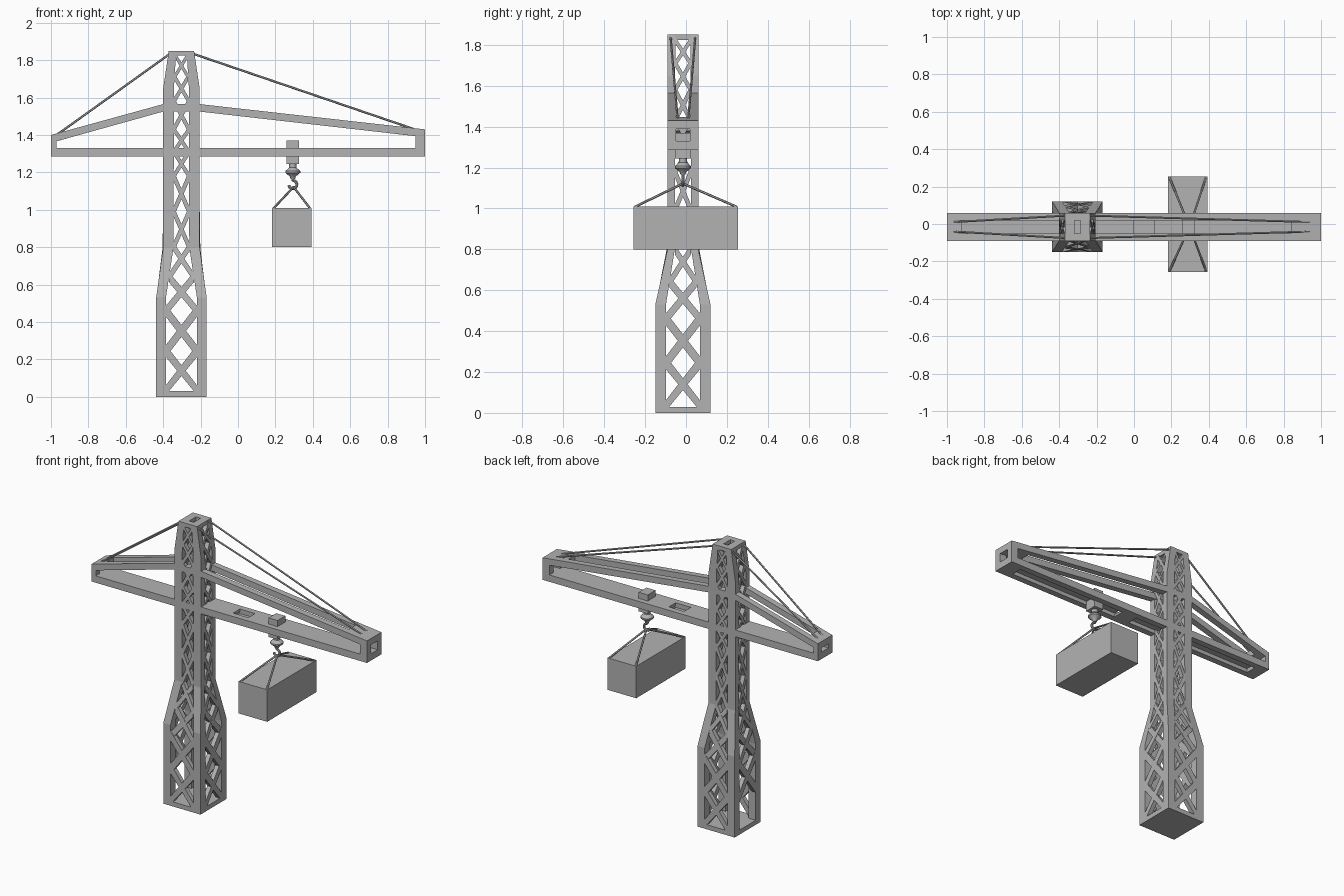
import bpy, bmesh, math
from mathutils import Vector

if "Cube" in bpy.data.objects:
    bpy.data.objects.remove(bpy.data.objects["Cube"])

CX, CY = -0.3025, -0.015          # tower axis
HW = 0.075                        # jib half width
RAIL = 0.04                       # jib rail width

grey = bpy.data.materials.new("crane grey")
grey.diffuse_color = (0.45, 0.45, 0.45, 1)
grey.use_nodes = True
grey.node_tree.nodes["Principled BSDF"].inputs["Base Color"].default_value = grey.diffuse_color


def finish(name, bm, smooth=False):
    bmesh.ops.recalc_face_normals(bm, faces=bm.faces)
    me = bpy.data.meshes.new(name)
    bm.to_mesh(me)
    bm.free()
    me.materials.append(grey)
    ob = bpy.data.objects.new(name, me)
    bpy.context.collection.objects.link(ob)
    if smooth:
        bpy.context.view_layer.objects.active = ob
        ob.select_set(True)
        bpy.ops.object.shade_smooth_by_angle(angle=math.radians(35))
        ob.select_set(False)
    return ob


def loft(bm, rings):
    """Skin a stack of equal-length point rings and cap both ends."""
    vs = [[bm.verts.new(p) for p in r] for r in rings]
    n = len(vs[0])
    for a, b in zip(vs, vs[1:]):
        for i in range(n):
            j = (i + 1) % n
            bm.faces.new((a[i], a[j], b[j], b[i]))
    bm.faces.new(vs[0])
    bm.faces.new(vs[-1])


def box(bm, x0, x1, y0, y1, z0, z1):
    loft(bm, [[(x0, y0, z), (x1, y0, z), (x1, y1, z), (x0, y1, z)] for z in (z0, z1)])


def slab(bm, pts, y0, y1):
    """Extrude an x-z outline between two y values."""
    loft(bm, [[(x, y, z) for x, z in pts] for y in (y0, y1)])


def tube(bm, path, r, n=6):
    """Round bar along a path."""
    path = [Vector(p) for p in path]
    rings = []
    for i, p in enumerate(path):
        t = (path[min(i + 1, len(path) - 1)] - path[max(i - 1, 0)]).normalized()
        u = t.cross(Vector((0, 1, 0)) if abs(t.y) < 0.9 else Vector((1, 0, 0))).normalized()
        v = t.cross(u)
        rings.append([p + r * (math.cos(k * math.tau / n) * u + math.sin(k * math.tau / n) * v)
                      for k in range(n)])
    loft(bm, rings)


def interp(z, table):
    for (z0, a), (z1, b) in zip(table, table[1:]):
        if z <= z1:
            return a + (b - a) * (z - z0) / (z1 - z0)
    return table[-1][1]


# Tower outlines: outer and inner half widths by height
LEVELS = (0, 0.53, 0.80, 1.65, 1.85)
OUT_X = list(zip(LEVELS, (0.135, 0.135, 0.0975, 0.0975, 0.0675)))
OUT_Y = list(zip(LEVELS, (0.135, 0.135, 0.075, 0.075, 0.075)))
IN_X = list(zip(LEVELS, (0.083, 0.083, 0.042, 0.040, 0.028)))
IN_Y = list(zip(LEVELS, (0.083, 0.083, 0.040, 0.038, 0.036)))

# Corner posts
bm = bmesh.new()
for sx in (-1, 1):
    for sy in (-1, 1):
        rings = []
        for i, z in enumerate(LEVELS):
            xa, xb = CX + sx * IN_X[i][1], CX + sx * OUT_X[i][1]
            ya, yb = CY + sy * IN_Y[i][1], CY + sy * OUT_Y[i][1]
            rings.append([(xa, ya, z), (xb, ya, z), (xb, yb, z), (xa, yb, z)])
        loft(bm, rings)
finish("tower_posts", bm)

# Crossed braces on the four tower faces
NODES = (0.03, 0.245, 0.46, 0.64, 0.80, 0.99, 1.18, 1.31, 1.43, 1.58, 1.71, 1.82)
DEPTH = 0.028
bm = bmesh.new()
for axis in "xy":
    inner, outer = (IN_X, OUT_Y) if axis == "x" else (IN_Y, OUT_X)
    for side in (-1, 1):
        def place(u, z, d):
            w = side * (interp(z, outer) - d)
            return (CX + u, CY + w, z) if axis == "x" else (CX + w, CY + u, z)

        for k, (z0, z1) in enumerate(zip(NODES, NODES[1:])):
            if axis == "y" and side == -1 and k == 0:
                continue                      # open doorway on the left face
            t = 0.15 * (z1 - z0)
            for s in (-1, 1):
                u0, u1 = -s * interp(z0, inner), s * interp(z1, inner)
                quad = [(u0, max(z0 - t, 0.01)), (u1, z1 - t),
                        (u1, min(z1 + t, 1.845)), (u0, z0 + t)]
                loft(bm, [[place(u, z, d) for u, z in quad] for d in (0, DEPTH)])
finish("tower_braces", bm)

# Foot slab and top plate with a slot
bm = bmesh.new()
box(bm, CX - 0.135, CX + 0.135, CY - 0.135, CY + 0.135, 0, 0.03)
finish("tower_foot", bm)
bm = bmesh.new()
for s in (-1, 1):
    xs = sorted((CX + s * 0.016, CX + s * 0.0675))
    box(bm, *xs, CY - HW, CY + HW, 1.825, 1.85)
    ys = sorted((CY + s * 0.035, CY + s * HW))
    box(bm, CX - 0.016, CX + 0.016, *ys, 1.825, 1.85)
finish("tower_cap", bm)

# Jib: upper chord rails, lower chord rails and end posts, mirrored in y
UPPER = [(-1, 1.40), (-0.40, 1.565), (-0.205, 1.565), (1, 1.43),
         (1, 1.388), (-0.205, 1.525), (-0.40, 1.525), (-1, 1.358)]
bm = bmesh.new()
for s in (-1, 1):
    y0, y1 = sorted((CY + s * (HW - RAIL), CY + s * HW))
    slab(bm, UPPER, y0, y1)
    box(bm, -1, 1, y0, y1, 1.285, 1.33)
    box(bm, -1, -0.97, y0, y1, 1.32, 1.38)
    box(bm, 0.95, 1, y0, y1, 1.32, 1.41)
finish("jib_rails", bm)

# Jib infill: chord ends and lower chord decks
bm = bmesh.new()
ya, yb = CY - HW + RAIL, CY + HW - RAIL
slab(bm, [(0.84, 1.448), (1, 1.43), (1, 1.388), (0.84, 1.406)], ya, yb)
slab(bm, [(-1, 1.40), (-0.92, 1.422), (-0.92, 1.380), (-1, 1.358)], ya, yb)
box(bm, -1, 0, ya, yb, 1.31, 1.33)
box(bm, 0, 0.11, ya, yb, 1.285, 1.30)
box(bm, 0.11, 1, ya, yb, 1.31, 1.33)
for x0, x1 in ((-1, -0.92), (0.9, 1)):
    box(bm, x0, x1, ya, yb, 1.285, 1.315)
finish("jib_decks", bm)

# Stay cables
bm = bmesh.new()
for s in (-1, 1):
    tube(bm, [(CX + 0.06, CY + s * 0.06, 1.835), (0.96, CY + s * 0.025, 1.425)], 0.006)
    tube(bm, [(CX - 0.06, CY + s * 0.06, 1.835), (-0.97, CY + s * 0.025, 1.40)], 0.006)
finish("stay_cables", bm)

# Trolley block
HX = 0.293
bm = bmesh.new()
box(bm, HX - 0.033, HX + 0.033, CY - 0.04, CY + 0.04, 1.245, 1.37)
finish("trolley", bm)

# Pulley turned from a profile
bm = bmesh.new()
PROFILE = [(0.02, 1.25), (0.02, 1.225), (0.040, 1.207), (0.040, 1.198), (0.016, 1.178), (0.012, 1.165)]
loft(bm, [[(HX + r * math.cos(a * math.tau / 12), CY + r * math.sin(a * math.tau / 12), z)
           for a in range(12)] for r, z in PROFILE])
finish("pulley", bm, True)

# Hook
bm = bmesh.new()
path = [(HX, CY, 1.175), (HX, CY, 1.158)]
path += [(HX + 0.022 * math.cos(a), CY, 1.135 + 0.022 * math.sin(a))
         for a in (math.radians(70 - 30 * i) for i in range(9))]
tube(bm, path, 0.008, 8)
finish("hook", bm, True)

# Load crate
bm = bmesh.new()
box(bm, 0.183, 0.392, -0.257, 0.255, 0.80, 1.01)
finish("load", bm)

# Slings from the crate corners to the hook
bm = bmesh.new()
for x in (0.19, 0.385):
    for y in (-0.25, 0.248):
        tube(bm, [(x, y, 1.008), (HX + 0.004, CY, 1.122)], 0.006)
finish("slings", bm)
